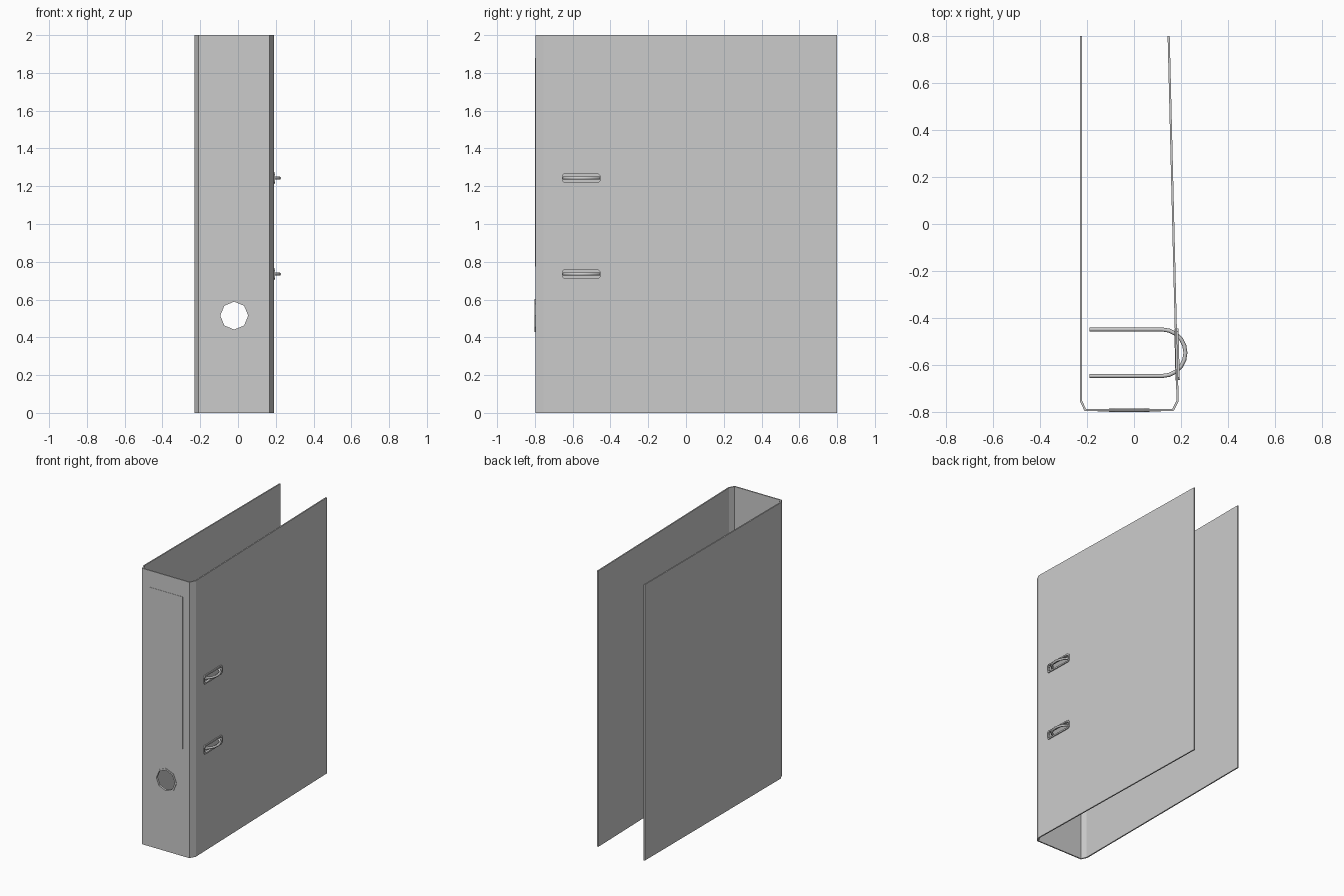
import bpy, bmesh, math
from mathutils import Matrix

if "Cube" in bpy.data.objects:
    bpy.data.objects.remove(bpy.data.objects["Cube"])

CX = -0.02          # centre of the spine
HEIGHT = 2.0
TILT = 0.0245       # lean of the free cover
SLOT_Y = -0.555
SLOT_Z = (0.735, 1.243)


def finish(name, bm, matrix=Matrix()):
    bmesh.ops.recalc_face_normals(bm, faces=bm.faces)
    me = bpy.data.meshes.new(name)
    bm.to_mesh(me)
    bm.free()
    ob = bpy.data.objects.new(name, me)
    ob.matrix_world = matrix
    bpy.context.collection.objects.link(ob)
    return ob


def prism(name, pts, z0, z1, matrix=Matrix()):
    bm = bmesh.new()
    face = bm.faces.new([bm.verts.new((x, y, z0)) for x, y in pts])
    ext = bmesh.ops.extrude_face_region(bm, geom=[face])
    verts = [g for g in ext["geom"] if isinstance(g, bmesh.types.BMVert)]
    bmesh.ops.translate(bm, verts=verts, vec=(0, 0, z1 - z0))
    return finish(name, bm, matrix)


def rim(name, outer, inner, z0, z1, matrix):
    # closed frame: four loops bridged into a ring
    bm = bmesh.new()
    loops = [[bm.verts.new((x, y, z)) for x, y in pts]
             for pts, z in ((outer, z0), (outer, z1), (inner, z1), (inner, z0))]
    n = len(outer)
    for a in range(4):
        p, q = loops[a], loops[(a + 1) % 4]
        for i in range(n):
            j = (i + 1) % n
            bm.faces.new((p[i], p[j], q[j], q[i]))
    return finish(name, bm, matrix)


def octagon(r):
    return [(r * math.cos(k * math.pi / 4), r * math.sin(k * math.pi / 4)) for k in range(8)]


def slot_shape(w, h, c):
    # rectangle with clipped corners (half sizes)
    return [(w, -h + c), (w, h - c), (w - c, h), (-w + c, h),
            (-w, h - c), (-w, -h + c), (-w + c, -h), (w - c, -h)]


# Folded cover: two boards and the spine
outer = [(-0.23, 0.8), (-0.23, -0.755), (-0.21, -0.797), (0.168, -0.797), (0.19, -0.755), (0.152, 0.8)]
inner = [(0.143, 0.8), (0.181, -0.752), (0.162, -0.788), (-0.204, -0.788), (-0.221, -0.752), (-0.221, 0.8)]
cover = prism("folded_cover", outer + inner, 0, HEIGHT)

cutters = []

# Finger hole in the spine with its octagonal rim
hole_m = Matrix.Translation((CX, -0.797, 0.515)) @ Matrix.Rotation(math.pi / 2, 4, 'X')
cutters.append(prism("hole_cutter", octagon(0.08), -0.05, 0.05, hole_m))
rim("finger_hole_rim", octagon(0.087), octagon(0.074), -0.011, 0.004, hole_m)

# Slots in the free cover, their rims, and the arch rings passing through
side = Matrix(((0, 0, 1, 0), (1, 0, 0, 0), (0, 1, 0, 0), (0, 0, 0, 1)))
slot_x = 0.19 - TILT * (SLOT_Y + 0.755)
for n, z in enumerate(SLOT_Z, 1):
    m = Matrix.Translation((slot_x, SLOT_Y, z)) @ Matrix.Rotation(TILT, 4, 'Z') @ side
    cutters.append(prism(f"slot_cutter_{n}", slot_shape(0.105, 0.027, 0.01), -0.05, 0.05, m))
    rim(f"slot_rim_{n}", slot_shape(0.11, 0.032, 0.012), slot_shape(0.1, 0.022, 0.009), -0.011, 0.007, m)

    path = [(-0.19, -0.449)]
    path += [(0.12 + 0.099 * math.sin(a), -0.548 + 0.099 * math.cos(a))
             for a in (k * math.pi / 10 for k in range(11))]
    path += [(-0.19, -0.647)]
    cu = bpy.data.curves.new(f"arch_ring_{n}", 'CURVE')
    cu.dimensions = '3D'
    cu.bevel_depth = 0.0085
    cu.bevel_resolution = 1
    cu.use_fill_caps = True
    sp = cu.splines.new('POLY')
    sp.points.add(len(path) - 1)
    for p, (x, y) in zip(sp.points, path):
        p.co = (x, y, z, 1)
    bpy.context.collection.objects.link(bpy.data.objects.new(f"arch_ring_{n}", cu))

# Cut the openings
for c in cutters:
    c.hide_render = True
    mod = cover.modifiers.new(c.name, 'BOOLEAN')
    mod.operation = 'DIFFERENCE'
    mod.solver = 'EXACT'
    mod.object = c
bpy.context.view_layer.objects.active = cover
for mod in list(cover.modifiers):
    bpy.ops.object.modifier_apply(modifier=mod.name)
for c in cutters:
    bpy.data.objects.remove(c)

# Thin label on the spine
label_m = Matrix.Translation((CX, -0.797, 1.328)) @ Matrix.Rotation(math.pi / 2, 4, 'X')
prism("spine_label", [(-0.135, -0.552), (0.135, -0.552), (0.135, 0.552), (-0.135, 0.552)], -0.002, 0.002, label_m)
